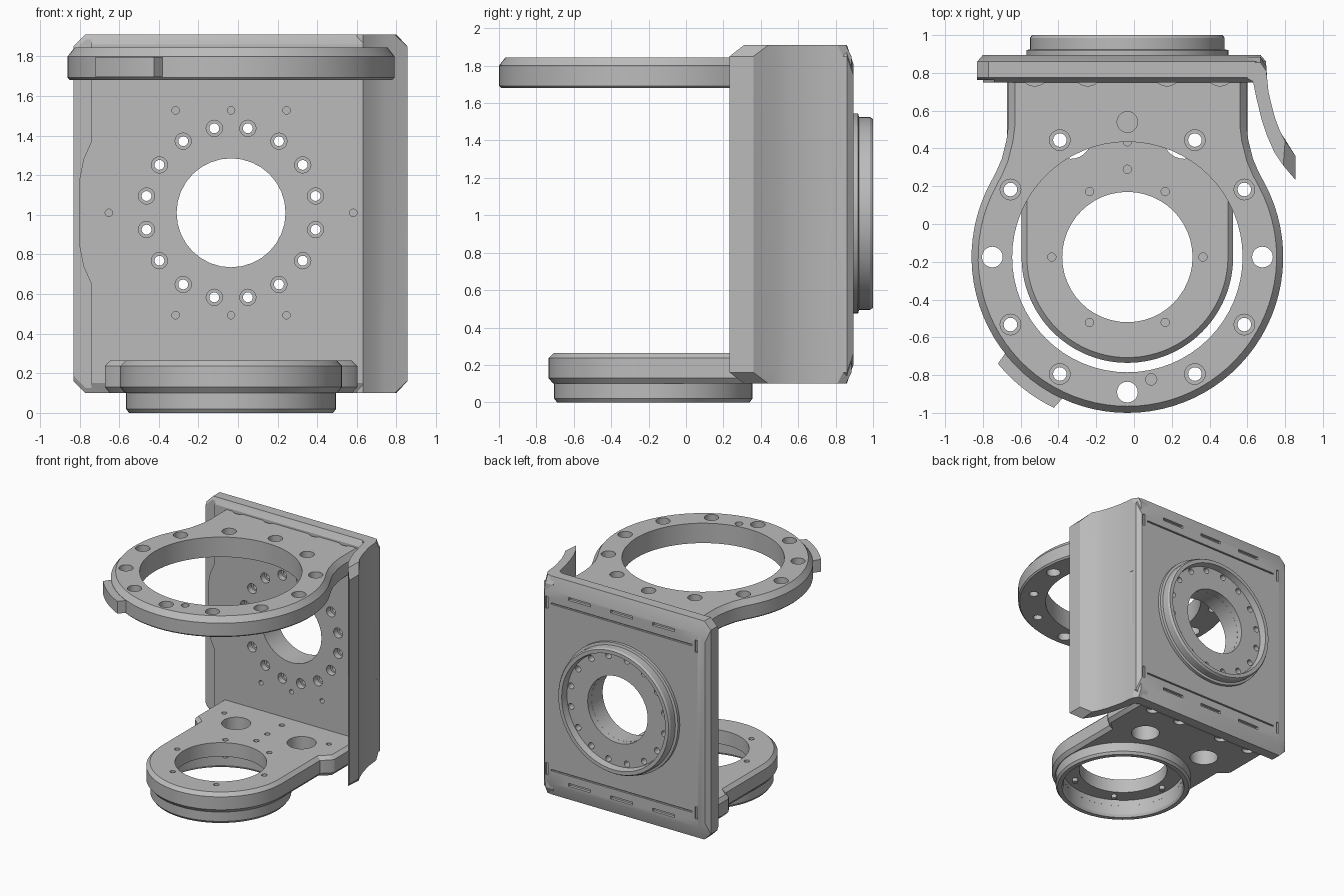
import bpy, bmesh
from math import cos, sin, pi, radians
from mathutils import Vector

if "Cube" in bpy.data.objects:
    bpy.data.objects.remove(bpy.data.objects["Cube"], do_unlink=True)

CX, CY, CZ = -0.035, -0.175, 1.01      # shared axis, ring centre, flange centre

grey = bpy.data.materials.new("plain grey")
grey.use_nodes = True
grey.diffuse_color = (0.5, 0.5, 0.5, 1)
grey.node_tree.nodes["Principled BSDF"].inputs["Base Color"].default_value = (0.5, 0.5, 0.5, 1)


def loft(bm, rings, loop=False):
    """Skin a row of equal rings; cap the ends or join them in a loop."""
    rows = [[bm.verts.new(p) for p in ring] for ring in rings]
    n = len(rows[0])
    pairs = list(zip(rows, rows[1:])) + ([(rows[-1], rows[0])] if loop else [])
    for a, b in pairs:
        for i in range(n):
            j = (i + 1) % n
            bm.faces.new((a[i], a[j], b[j], b[i]))
    if not loop:
        bm.faces.new(rows[0])
        bm.faces.new(rows[-1])


def lathe(bm, profile, centre, axis="z", loop=False, sides=24):
    """Turn (radius, height) points around a vertical or depth axis."""
    rings = []
    for r, h in profile:
        ring = []
        for i in range(sides):
            a = 2 * pi * i / sides
            u, v = centre[0] + r * cos(a), centre[1] + r * sin(a)
            ring.append((u, v, h) if axis == "z" else (u, h, v))
        rings.append(ring)
    loft(bm, rings, loop)


def box(bm, x0, x1, y0, y1, z0, z1):
    loft(bm, [[(x0, y0, z), (x1, y0, z), (x1, y1, z), (x0, y1, z)] for z in (z0, z1)])


def make(name, bm):
    bmesh.ops.recalc_face_normals(bm, faces=bm.faces)
    mesh = bpy.data.meshes.new(name)
    bm.to_mesh(mesh)
    bm.free()
    mesh.materials.append(grey)
    ob = bpy.data.objects.new(name, mesh)
    bpy.context.collection.objects.link(ob)
    return ob


def activate(ob):
    bpy.ops.object.select_all(action="DESELECT")
    ob.select_set(True)
    bpy.context.view_layer.objects.active = ob


def cut(ob, cutter):
    mod = ob.modifiers.new("cut", "BOOLEAN")
    mod.operation, mod.solver, mod.object = "DIFFERENCE", "EXACT", cutter
    activate(ob)
    bpy.ops.object.modifier_apply(modifier=mod.name)


def inset(pts, d):
    """Shrink a counter-clockwise outline by d."""
    out = []
    for i, p in enumerate(pts):
        a, b, c = Vector(pts[i - 1]), Vector(p), Vector(pts[(i + 1) % len(pts)])
        e, f = (b - a).normalized(), (c - b).normalized()
        n = Vector((-e.y - f.y, e.x + f.x)).normalized()
        k = max(n.dot(Vector((-e.y, e.x))), 0.5)
        out.append(tuple(b + n * d / k))
    return out


def slab(name, outline, sections):
    """Stack insets of an outline at the given (height, inset) sections."""
    bm = bmesh.new()
    loft(bm, [[(CX + x, CY + y, z) for x, y in inset(outline, d)] for z, d in sections])
    return make(name, bm)


def arm_outline(side, radius, start):
    """Neck side points, mirrored, joined by a round front end."""
    count = 56
    sweep = 180 + 2 * start
    arc = [(radius * cos(radians(start - sweep * i / count)),
            radius * sin(radians(start - sweep * i / count))) for i in range(count + 1)]
    pts = side + arc + [(-x, y) for x, y in reversed(side)]
    return pts[::-1]


def polar(r, degrees):
    return CX + r * cos(radians(degrees)), CY + r * sin(radians(degrees))


# Back plate with chamfered corners and a tapered back face
bm = bmesh.new()
rings = []
for y, dx, dz in ((0.75, 0, 0.05), (0.775, 0, 0), (0.86, 0, 0), (0.895, 0.03, 0.1)):
    x0, x1, z0, z1, c = -0.83 + dx, 0.7 - dx, 0.1 + dz, 1.91 - dz, 0.06
    rings.append([(x, y, z) for x, z in (
        (x0 + c, z0), (x1 - c, z0), (x1, z0 + c), (x1, z1 - c),
        (x1 - c, z1), (x0 + c, z1), (x0, z1 - c), (x0, z0 + c))])
loft(bm, rings)
back_plate = make("back_plate", bm)

# Rear flange: hollow stepped ring
bm = bmesh.new()
lathe(bm, [(0.275, 0.86), (0.535, 0.86), (0.535, 0.92), (0.515, 0.925), (0.515, 0.985),
           (0.505, 1.0), (0.475, 1.0), (0.465, 0.945), (0.275, 0.945)],
      (CX, CZ), "y", True, 64)
rear_flange = make("rear_flange", bm)

# Bolt circle, bore and dowel holes through plate and flange
bm = bmesh.new()
lathe(bm, [(0.275, 0.6), (0.275, 1.1)], (CX, CZ), "y", sides=32)
for i in range(16):
    a = (i + 0.5) * pi / 8
    lathe(bm, [(0.041, 0.7), (0.041, 0.80), (0.025, 0.80), (0.025, 1.1)],
          (CX + 0.435 * cos(a), CZ + 0.435 * sin(a)), "y", sides=16)
for x, z in [(i * 0.28, k * 0.517) for i in (-1, 0, 1) for k in (-1, 1)] + [(-0.617, 0), (0.617, 0)]:
    lathe(bm, [(0.019, 0.7), (0.019, 0.82)], (CX + x, CZ + z), "y", sides=12)
bores = make("bore_cutter", bm)
cut(back_plate, bores)
cut(rear_flange, bores)

# Shallow side step on the front and grooves on the back of the plate
bm = bmesh.new()
step = [(-0.9, 0), (-0.74, 0), (-0.74, 0.65), (-0.78, 0.74), (-0.80, 0.84), (-0.80, 1.18),
        (-0.78, 1.28), (-0.74, 1.37), (-0.74, 2), (-0.9, 2)]
loft(bm, [[(x, y, z) for x, z in step] for y in (0.7, 0.762)])
for s in (-1, 1):
    z = CZ + s * 0.69
    box(bm, -0.68, 0.61, 0.88, 0.95, z - 0.006, z + 0.006)
    for x in (-0.72, 0.65):
        box(bm, x - 0.01, x + 0.01, 0.88, 0.95, z - 0.05, z + 0.05)
    for x in (-0.42, CX, 0.35):
        box(bm, x - 0.1, x + 0.1, 0.872, 0.95, z + s * 0.08 - 0.012, z + s * 0.08 + 0.012)
grooves = make("groove_cutter", bm)
cut(back_plate, grooves)

# Curved side guard sweeping forward, with clipped tip corners
inner = [(0.60, 0.77), (0.63, 0.755), (0.645, 0.68), (0.675, 0.555), (0.705, 0.465), (0.743, 0.38)]
outer = [(0.775, 0.487), (0.747, 0.56), (0.727, 0.635), (0.712, 0.70), (0.705, 0.77),
         (0.70, 0.84), (0.67, 0.885), (0.60, 0.885)]
bm = bmesh.new()
rings = []
for z, tip, pull in ((0.1, [(0.79, 0.31), (0.80, 0.44)], 0.03), (0.16, [(0.855, 0.233), (0.855, 0.36)], 0),
                     (1.85, [(0.855, 0.233), (0.855, 0.36)], 0), (1.91, [(0.79, 0.31), (0.80, 0.44)], 0.03)):
    rings.append([(x, y - (pull if y > 0.8 else 0), z) for x, y in inner + tip + outer])
loft(bm, rings)
side_guard = make("side_guard", bm)

# Finger notch on the outside of the guard
bm = bmesh.new()
notch = [(0.69, 0.95), (0.69, 0.86), (0.715, 0.73), (0.8, 0.73), (0.8, 0.95)]
loft(bm, [[(x, y, z) for x, y in notch] for z in (0.77, 1.25)])
notch_cutter = make("notch_cutter", bm)
cut(side_guard, notch_cutter)

# Upper arm ending in a wide ring
neck = [(0.63, 0.97), (0.63, 0.7), (0.64, 0.62), (0.665, 0.52), (0.695, 0.45)]
upper_arm = slab("upper_ring_arm", arm_outline(neck, 0.825, 28),
                 [(1.68, 0.012), (1.692, 0), (1.8, 0), (1.845, 0.035)])
bm = bmesh.new()
lathe(bm, [(0.61, 1.5), (0.61, 2)], (CX, CY), sides=64)
for i in range(12):
    if i % 3:
        lathe(bm, [(0.036, 1.5), (0.036, 1.74), (0.055, 1.74), (0.055, 2)], polar(0.715, i * 30), sides=16)
    else:
        lathe(bm, [(0.055, 1.5), (0.055, 2)], polar(0.715, i * 30), sides=20)
lathe(bm, [(0.03, 1.78), (0.03, 2)], polar(0.66, -79), sides=16)
for x in (-0.49, -0.21, 0.21, 0.49):
    lathe(bm, [(0.075, 1.82), (0.075, 2)], (CX + x, 0.805), sides=20)
upper_cutter = make("upper_cutter", bm)
cut(upper_arm, upper_cutter)

# Curved tab on the front of the ring
bm = bmesh.new()
arc = [polar(0.888, 219.5 + 24.5 * i / 8) for i in range(9)]
back = [polar(0.79, 246 - 28.5 * i / 8) for i in range(9)]
loft(bm, [[(x, y, z) for x, y in arc + back] for z in (1.695, 1.797)])
ring_tab = make("ring_tab", bm)

# Lower arm with a round end
lower_arm = slab("lower_arm", arm_outline([(0.637, 0.97), (0.637, 0.58), (0.62, 0.55), (0.56, 0.5)], 0.56, 0),
                 [(0.1, 0.025), (0.13, 0), (0.237, 0), (0.265, 0.028)])
bm = bmesh.new()
lathe(bm, [(0.47, -0.1), (0.47, 0.15), (0.345, 0.15), (0.345, 0.4)], (CX, CY), sides=48)
for i in range(6):
    lathe(bm, [(0.022, 0.12), (0.022, 0.4)], polar(0.4, i * 60), sides=12)
for s in (-1, 1):
    lathe(bm, [(0.11, 0), (0.11, 0.4)], (CX + s * 0.3, CY + 0.63), sides=28)
    lathe(bm, [(0.02, 0.2), (0.02, 0.4)], (CX + s * 0.48, CY + 0.73), sides=12)
    for x in (0.21, 0.49):
        lathe(bm, [(0.05, 0), (0.05, 0.13)], (CX + s * x, 0.77), sides=16)
for y in (0.465, 0.61, 0.8):
    lathe(bm, [(0.022, 0.18), (0.022, 0.4)], (CX, CY + y), sides=12)
lower_cutter = make("lower_cutter", bm)
cut(lower_arm, lower_cutter)

# Hollow collar below the lower arm
bm = bmesh.new()
lathe(bm, [(0.515, 0), (0.53, 0.02), (0.53, 0.12), (0.47, 0.12), (0.47, 0.02), (0.48, 0)],
      (CX, CY), loop=True, sides=64)
lower_collar = make("lower_collar", bm)

for helper in (bores, grooves, notch_cutter, upper_cutter, lower_cutter):
    bpy.data.objects.remove(helper, do_unlink=True)
for part in (back_plate, rear_flange, side_guard, upper_arm, ring_tab, lower_arm, lower_collar):
    activate(part)
    bpy.ops.object.shade_smooth_by_angle(angle=radians(25))
